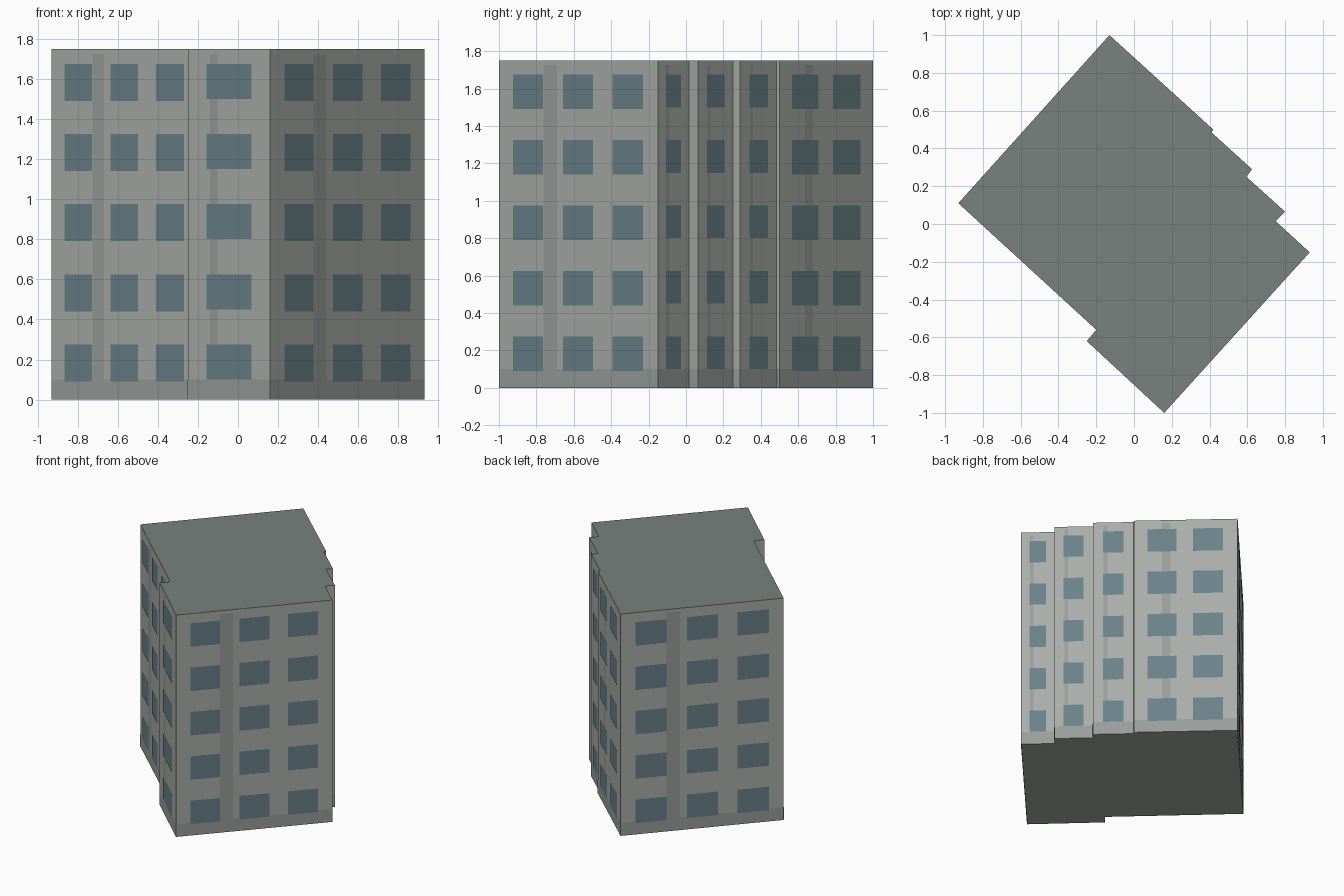
import bpy, bmesh
from mathutils import Vector

if "Cube" in bpy.data.objects:
    bpy.data.objects.remove(bpy.data.objects["Cube"])

H = 1.75          # building height
FLOOR = 0.35      # storey height
FLOORS = 5


def material(name, rgb):
    m = bpy.data.materials.new(name)
    m.diffuse_color = (*rgb, 1)
    m.use_nodes = True
    m.node_tree.nodes["Principled BSDF"].inputs["Base Color"].default_value = m.diffuse_color
    return m


WALL = material("wall", (0.40, 0.42, 0.40))
ROOF = material("roof", (0.19, 0.22, 0.205))
GLASS = material("glass", (0.145, 0.22, 0.25))
TRIM = material("trim", (0.32, 0.34, 0.33))

# Stepped footprint, counter-clockwise
plan = [(-0.93, 0.11), (-0.20, -0.56), (-0.25, -0.62), (0.16, -1.0),
        (0.93, -0.15), (0.75, 0.015), (0.80, 0.065), (0.595, 0.25),
        (0.625, 0.29), (0.41, 0.485), (0.42, 0.50), (-0.13, 1.0)]

# Per wall: start corner -> (window spans, pilaster span, sill height),
# spans are fractions along the wall
three = [(0.09, 0.28), (0.405, 0.595), (0.715, 0.908)]
layout = {
    0: (three, (0.28, 0.36), 0.09),
    2: ([(0.232, 0.78)], (0.27, 0.36), 0.10),
    3: (three, (0.28, 0.365), 0.09),
    4: ([(0.24, 0.73)], (0.26, 0.36), 0.10),
    6: ([(0.24, 0.755)], (0.26, 0.35), 0.10),
    8: ([(0.24, 0.755)], (0.26, 0.35), 0.10),
    10: ([(0.13, 0.41), (0.57, 0.86)], (0.27, 0.355), 0.09),
    11: (three, (0.28, 0.365), 0.09),
}


def finish(name, bm, *mats):
    me = bpy.data.meshes.new(name)
    bm.to_mesh(me)
    bm.free()
    for m in mats:
        me.materials.append(m)
    ob = bpy.data.objects.new(name, me)
    bpy.context.collection.objects.link(ob)
    return ob


def panel(bm, wall, t0, t1, z0, z1, lift):
    """Flat panel on a wall, lifted slightly off its surface."""
    a = Vector((*plan[wall], 0))
    b = Vector((*plan[(wall + 1) % len(plan)], 0))
    d = b - a
    out = Vector((d.y, -d.x, 0)).normalized() * lift
    bm.faces.new([bm.verts.new(a + d * t + out + Vector((0, 0, z)))
                  for t, z in ((t0, z0), (t1, z0), (t1, z1), (t0, z1))])


# Building body: extruded footprint, roof coloured on the top face
bm = bmesh.new()
base = bm.faces.new([bm.verts.new((x, y, 0)) for x, y in plan])
ext = bmesh.ops.extrude_face_region(bm, geom=[base], use_keep_orig=True)
bmesh.ops.translate(bm, vec=(0, 0, H),
                    verts=[g for g in ext["geom"] if isinstance(g, bmesh.types.BMVert)])
bmesh.ops.recalc_face_normals(bm, faces=bm.faces)
for f in bm.faces:
    f.material_index = int(f.normal.z > 0.5)
finish("building_body", bm, WALL, ROOF)

# Plinth band around every main wall
bm = bmesh.new()
for w in range(len(plan)):
    panel(bm, w, 0, 1, 0, 0.10, 0.0015)
finish("plinth_band", bm, TRIM)

# Vertical pilaster stripes
bm = bmesh.new()
for w, (_, (t0, t1), _) in layout.items():
    panel(bm, w, t0, t1, 0.10, 1.725, 0.0015)
finish("pilaster_stripes", bm, TRIM)

# Window grid on all walls
bm = bmesh.new()
for w, (spans, _, sill) in layout.items():
    for i in range(FLOORS):
        for t0, t1 in spans:
            panel(bm, w, t0, t1, sill + i * FLOOR, 0.275 + i * FLOOR, 0.003)
finish("windows", bm, GLASS)
